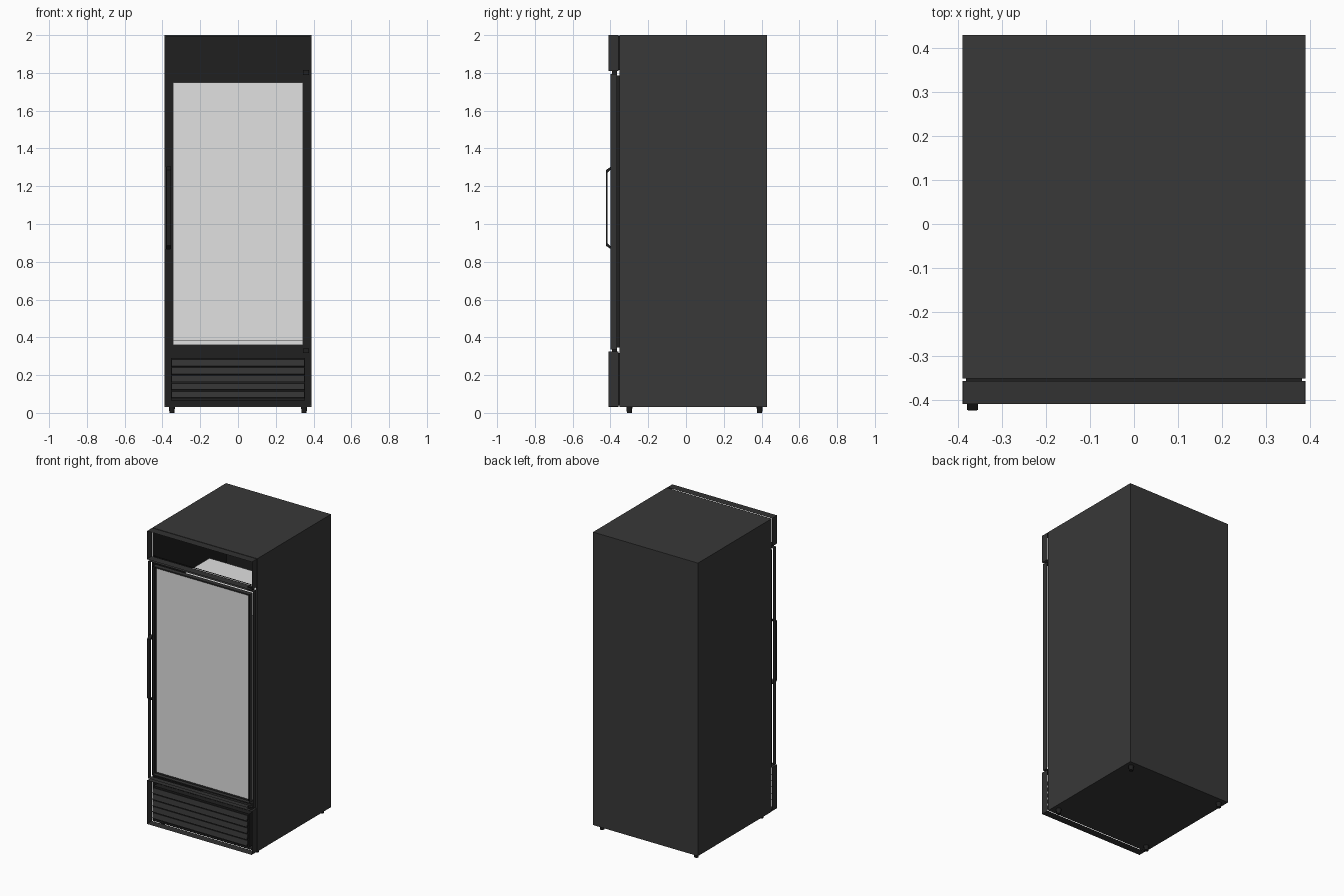
import bpy, bmesh, math
from mathutils import Vector, Matrix

old = bpy.data.objects.get("Cube")
if old:
    bpy.data.objects.remove(old, do_unlink=True)


def material(name, value):
    m = bpy.data.materials.new(name)
    m.use_nodes = True
    colour = (value, value, value, 1)
    m.diffuse_color = colour
    bsdf = m.node_tree.nodes["Principled BSDF"]
    bsdf.inputs["Base Color"].default_value = colour
    bsdf.inputs["Roughness"].default_value = 0.6
    return m


SHELL = material("charcoal paint", 0.04)
TRIM = material("dark trim", 0.032)
BLACK = material("black rubber", 0.014)
WHITE = material("pale glass", 0.75)


def finish(name, bm, mat, bevel=0):
    bmesh.ops.recalc_face_normals(bm, faces=bm.faces)
    mesh = bpy.data.meshes.new(name)
    bm.to_mesh(mesh)
    bm.free()
    mesh.materials.append(mat)
    ob = bpy.data.objects.new(name, mesh)
    bpy.context.collection.objects.link(ob)
    if bevel:
        mod = ob.modifiers.new("soft edges", "BEVEL")
        mod.width, mod.segments = bevel, 2
    return ob


def box_mesh(x, y, z):
    bm = bmesh.new()
    size = [b - a for a, b in (x, y, z)]
    mid = [(a + b) / 2 for a, b in (x, y, z)]
    bmesh.ops.create_cube(bm, size=1, matrix=Matrix.Translation(mid) @ Matrix.Diagonal((*size, 1)))
    return bm


def box(name, x, y, z, mat, bevel=0):
    return finish(name, box_mesh(x, y, z), mat, bevel)


def ring(name, x, y, z, border, mat, bevel=0):
    """Mitred rectangular frame facing the front."""
    bm = bmesh.new()
    corners = [(x[0], z[0]), (x[1], z[0]), (x[1], z[1]), (x[0], z[1])]
    face = bm.faces.new([bm.verts.new((cx, y[0], cz)) for cx, cz in corners])
    bmesh.ops.inset_region(bm, faces=[face], thickness=border, use_boundary=True)
    bmesh.ops.delete(bm, geom=[face], context="FACES")
    out = bmesh.ops.extrude_face_region(bm, geom=bm.faces[:], use_keep_orig=True)
    moved = [g for g in out["geom"] if isinstance(g, bmesh.types.BMVert)]
    bmesh.ops.translate(bm, verts=moved, vec=(0, y[1] - y[0], 0))
    return finish(name, bm, mat, bevel)


W = 0.39

# Cabinet: open-fronted shell with a dark inside
bm = box_mesh((-W, W), (-0.352, 0.43), (0.032, 2.0))
front = min(bm.faces, key=lambda f: f.calc_center_median().y)
bmesh.ops.delete(bm, geom=[front], context="FACES_ONLY")
cabinet = finish("cabinet", bm, SHELL)
cabinet.data.materials.append(BLACK)
shell = cabinet.modifiers.new("wall", "SOLIDIFY")
shell.thickness, shell.offset = 0.012, -1
shell.material_offset = 1

# Inner chamber behind the door
box("inner_chamber", (-0.345, 0.345), (-0.34, 0.19), (0.36, 1.6), WHITE)

# Header: open sign frame
ring("header_frame", (-W, W), (-0.41, -0.357), (1.81, 2.0), 0.012, TRIM, 0.002)
ring("header_gasket", (-W + 0.008, W - 0.008), (-0.36, -0.35), (1.815, 1.995), 0.012, BLACK)

# Door: outer frame, stepped inner frame, gasket and glass
ring("door_frame", (-W, W), (-0.40, -0.365), (0.335, 1.795), 0.032, TRIM, 0.004)
ring("door_inner_frame", (-0.36, 0.36), (-0.393, -0.36), (0.365, 1.765), 0.012, TRIM, 0.002)
ring("glass_seal", (-0.349, 0.349), (-0.387, -0.36), (0.375, 1.755), 0.012, BLACK)
ring("door_gasket", (-W + 0.008, W - 0.008), (-0.367, -0.35), (0.345, 1.785), 0.04, BLACK)
box("door_glass", (-0.343, 0.343), (-0.376, -0.368), (0.38, 1.75), WHITE)

# Hinges on the model's left
for name, z in (("top_hinge", (1.79, 1.816)), ("bottom_hinge", (0.318, 0.34))):
    box(name, (0.345, 0.375), (-0.392, -0.365), z, BLACK)

# Door handle: bent bar with angled ends
path = [(-0.395, 1.285), (-0.425, 1.302), (-0.425, 0.872), (-0.395, 0.885)]
path = [(-0.395, 1.305), (-0.424, 1.285), (-0.424, 0.885), (-0.395, 0.865)]
bm = bmesh.new()
rows = []
for i, (y, z) in enumerate(path):
    inner_z = z + (-0.012 if i < 2 else 0.012)
    inner_y = y + (0.009 if i in (1, 2) else 0)
    pts = [(y, z), (inner_y, inner_z)]
    rows.append([bm.verts.new((x, py, pz)) for x, (py, pz) in
                 ((-0.38, pts[0]), (-0.355, pts[0]), (-0.355, pts[1]), (-0.38, pts[1]))])
for a, b in zip(rows, rows[1:]):
    for k in range(4):
        bm.faces.new((a[k], a[k - 1], b[k - 1], b[k]))
bm.faces.new(rows[0])
bm.faces.new(rows[-1])
finish("door_handle", bm, BLACK, 0.002)

# Lower panel with a slatted vent
ring("lower_panel", (-W, W), (-0.41, -0.357), (0.032, 0.325), 0.038, TRIM, 0.003)
box("vent_backing", (-0.355, 0.355), (-0.39, -0.35), (0.065, 0.29), BLACK)
ring("panel_gasket", (-W + 0.008, W - 0.008), (-0.36, -0.35), (0.04, 0.318), 0.012, BLACK)
SLATS = 5
pitch = 0.21 / SLATS
for i in range(SLATS):
    z = 0.075 + pitch * (i + 0.5)
    bm = box_mesh((-0.352, 0.352), (-0.004, 0.004), (-0.017, 0.017))
    tilt = Matrix.Translation((0, -0.4, z)) @ Matrix.Rotation(math.radians(-16), 4, "X")
    bmesh.ops.transform(bm, matrix=tilt, verts=bm.verts)
    finish(f"vent_slat_{i + 1}", bm, TRIM)

# Feet
for side, x in (("left", 0.35), ("right", -0.35)):
    for end, y in (("front", -0.30), ("back", 0.39)):
        bm = bmesh.new()
        bmesh.ops.create_cone(bm, cap_ends=True, segments=16, radius1=0.013, radius2=0.017,
                              depth=0.036, matrix=Matrix.Translation((x, y, 0.018)))
        foot = finish(f"{end}_{side}_foot", bm, BLACK)
        bpy.ops.object.select_all(action="DESELECT")
        foot.select_set(True)
        bpy.context.view_layer.objects.active = foot
        bpy.ops.object.shade_smooth_by_angle()
